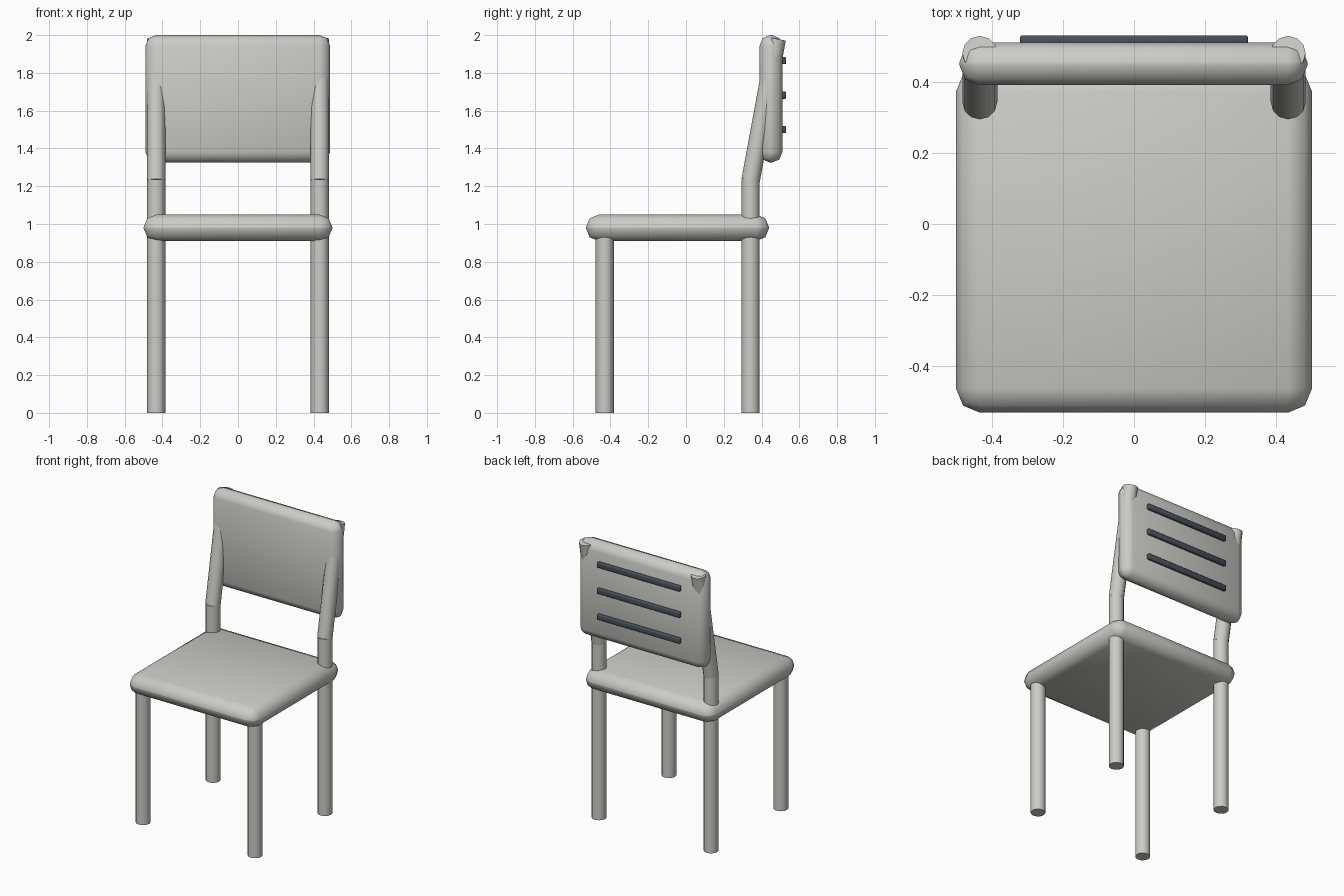
import bpy
import math
from mathutils import Vector

cube = bpy.data.objects.get("Cube")
if cube:
    bpy.data.objects.remove(cube, do_unlink=True)


def make_material(name, color):
    mat = bpy.data.materials.new(name)
    mat.use_nodes = True
    mat.diffuse_color = color
    mat.node_tree.nodes["Principled BSDF"].inputs["Base Color"].default_value = color
    return mat


warm_grey = make_material("warm grey", (0.60, 0.60, 0.57, 1))
dark_slate = make_material("dark slate", (0.065, 0.08, 0.10, 1))


def finish(obj, name, mat, angle):
    obj.name = name
    obj.data.materials.append(mat)
    bpy.ops.object.shade_smooth_by_angle(angle=math.radians(angle))
    return obj


def rounded_box(name, low, high, bevel, mat, segments=2):
    low, high = Vector(low), Vector(high)
    bpy.ops.mesh.primitive_cube_add(size=1, location=(low + high) / 2)
    obj = bpy.context.object
    obj.scale = high - low
    bpy.ops.object.transform_apply(location=False, rotation=False, scale=True)
    mod = obj.modifiers.new("rounded edges", "BEVEL")
    mod.width = bevel
    mod.segments = segments
    bpy.ops.object.modifier_apply(modifier=mod.name)
    return finish(obj, name, mat, 50)


def tube(name, start, end, radius=0.048):
    start, end = Vector(start), Vector(end)
    axis = end - start
    bpy.ops.mesh.primitive_cylinder_add(
        vertices=12, radius=radius, depth=axis.length, location=(start + end) / 2)
    obj = bpy.context.object
    # Lean backwards about the x axis
    obj.rotation_euler.x = -math.atan2(axis.y, axis.z)
    return finish(obj, name, warm_grey, 40)


# Seat and backrest cushions
rounded_box("seat", (-0.5, -0.53, 0.91), (0.5, 0.44, 1.05), 0.068, warm_grey)
rounded_box("backrest", (-0.49, 0.39, 1.325), (0.487, 0.51, 2.0), 0.055, warm_grey)

# Legs and leaning back posts
for side, x in (("left", 0.433), ("right", -0.433)):
    tube(f"{side}_front_leg", (x, -0.43, 0), (x, -0.43, 0.98))
    tube(f"{side}_back_leg", (x, 0.342, 0), (x, 0.342, 1.235))
    tube(f"{side}_back_post", (x, 0.342, 1.23), (x, 0.48, 1.98), 0.049)

# Dark slats behind the backrest
for i, z in enumerate((1.50, 1.682, 1.865)):
    rounded_box(f"back_slat_{i + 1}", (-0.32, 0.50, z - 0.019),
                (0.32, 0.53, z + 0.019), 0.006, dark_slate)
